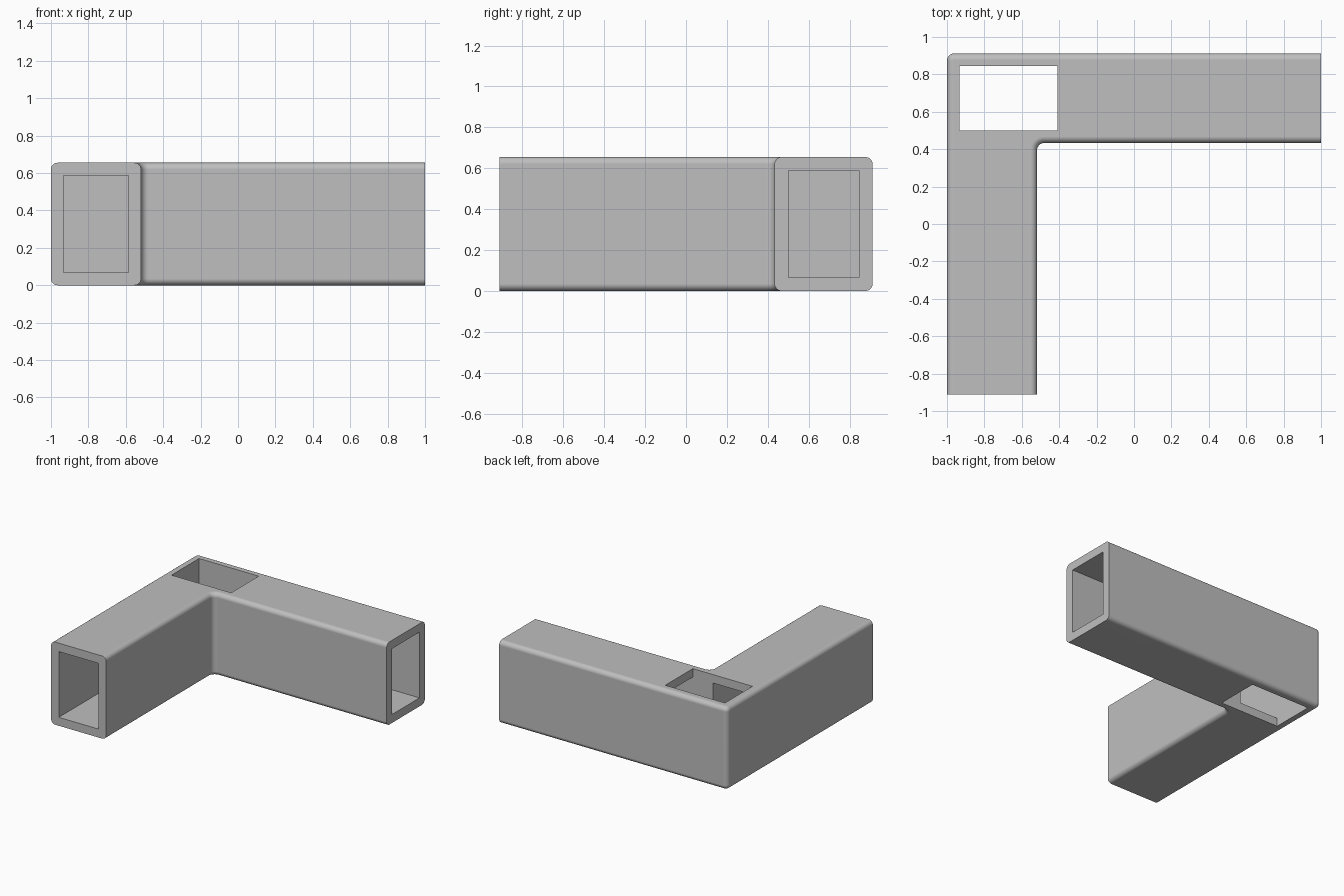
import bpy, bmesh
from math import radians

cube = bpy.data.objects.get("Cube")
if cube:
    bpy.data.objects.remove(cube, do_unlink=True)

HEIGHT, WALL = 0.655, 0.067
LEFT, RIGHT, FRONT, BACK = -1.0, 1.0, -0.912, 0.912
INNER_X, INNER_Y = -0.518, 0.433      # inside faces of the two arms
SLOT_X = -0.41                        # far end of the vertical opening
ROUND = 0.035

grey = bpy.data.materials.new("plain grey")
grey.use_nodes = True
grey.diffuse_color = (0.52, 0.52, 0.52, 1)
grey.node_tree.nodes["Principled BSDF"].inputs["Base Color"].default_value = (0.52, 0.52, 0.52, 1)


def make_object(name, bm):
    bmesh.ops.recalc_face_normals(bm, faces=bm.faces)
    mesh = bpy.data.meshes.new(name)
    bm.to_mesh(mesh)
    bm.free()
    mesh.materials.append(grey)
    obj = bpy.data.objects.new(name, mesh)
    bpy.context.collection.objects.link(obj)
    return obj


def extrude_outline(points, bottom, top):
    bm = bmesh.new()
    face = bm.faces.new([bm.verts.new((x, y, bottom)) for x, y in points])
    result = bmesh.ops.extrude_face_region(bm, geom=[face])
    verts = [v for v in result["geom"] if isinstance(v, bmesh.types.BMVert)]
    bmesh.ops.translate(bm, verts=verts, vec=(0, 0, top - bottom))
    bmesh.ops.recalc_face_normals(bm, faces=bm.faces)
    return bm


def at_open_end(edge):
    on_right = all(abs(v.co.x - RIGHT) < 1e-4 for v in edge.verts)
    on_front = all(abs(v.co.y - FRONT) < 1e-4 for v in edge.verts)
    return on_right or on_front


def round_edges(bm, vertical, radius, segments):
    edges = [e for e in bm.edges if not at_open_end(e)
             and (abs(e.verts[0].co.z - e.verts[1].co.z) > 0.1) == vertical]
    bmesh.ops.bevel(bm, geom=edges, offset=radius, offset_type='OFFSET',
                    segments=segments, profile=0.5, affect='EDGES')


# Solid L-shaped body, rounded lengthwise with square-cut ends
bm = extrude_outline([(LEFT, FRONT), (INNER_X, FRONT), (INNER_X, INNER_Y),
                      (RIGHT, INNER_Y), (RIGHT, BACK), (LEFT, BACK)], 0, HEIGHT)
round_edges(bm, True, ROUND + 0.003, 8)
round_edges(bm, False, ROUND, 6)
body = make_object("corner_tube", bm)


# Hollows: one along each arm and one straight down through the corner
def hollow(name, x0, x1, y0, y1, z0, z1):
    cutter = make_object(name, extrude_outline([(x0, y0), (x1, y0), (x1, y1), (x0, y1)], z0, z1))
    cutter.hide_render = True
    mod = body.modifiers.new(name, 'BOOLEAN')
    mod.operation, mod.solver, mod.object = 'DIFFERENCE', 'EXACT', cutter
    return cutter


x_in, y_in = LEFT + WALL, BACK - WALL
cutters = [
    hollow("corner_hollow", x_in, SLOT_X, INNER_Y + WALL, y_in, -0.2, HEIGHT + 0.2),
    hollow("front_arm_hollow", x_in, INNER_X - WALL, FRONT - 0.2, INNER_Y + WALL + 0.1,
           WALL, HEIGHT - WALL),
    hollow("side_arm_hollow", SLOT_X - 0.1, RIGHT + 0.2, INNER_Y + WALL, y_in,
           WALL, HEIGHT - WALL),
]

# Bake the hollows and remove the cutters
bpy.ops.object.select_all(action='DESELECT')
body.select_set(True)
bpy.context.view_layer.objects.active = body
for mod in list(body.modifiers):
    bpy.ops.object.modifier_apply(modifier=mod.name)
for cutter in cutters:
    bpy.data.objects.remove(cutter, do_unlink=True)

# Smooth rounded edges, flat walls
bpy.ops.object.shade_smooth_by_angle(angle=radians(30))
weighted = body.modifiers.new("flat_walls", 'WEIGHTED_NORMAL')
weighted.keep_sharp = True
